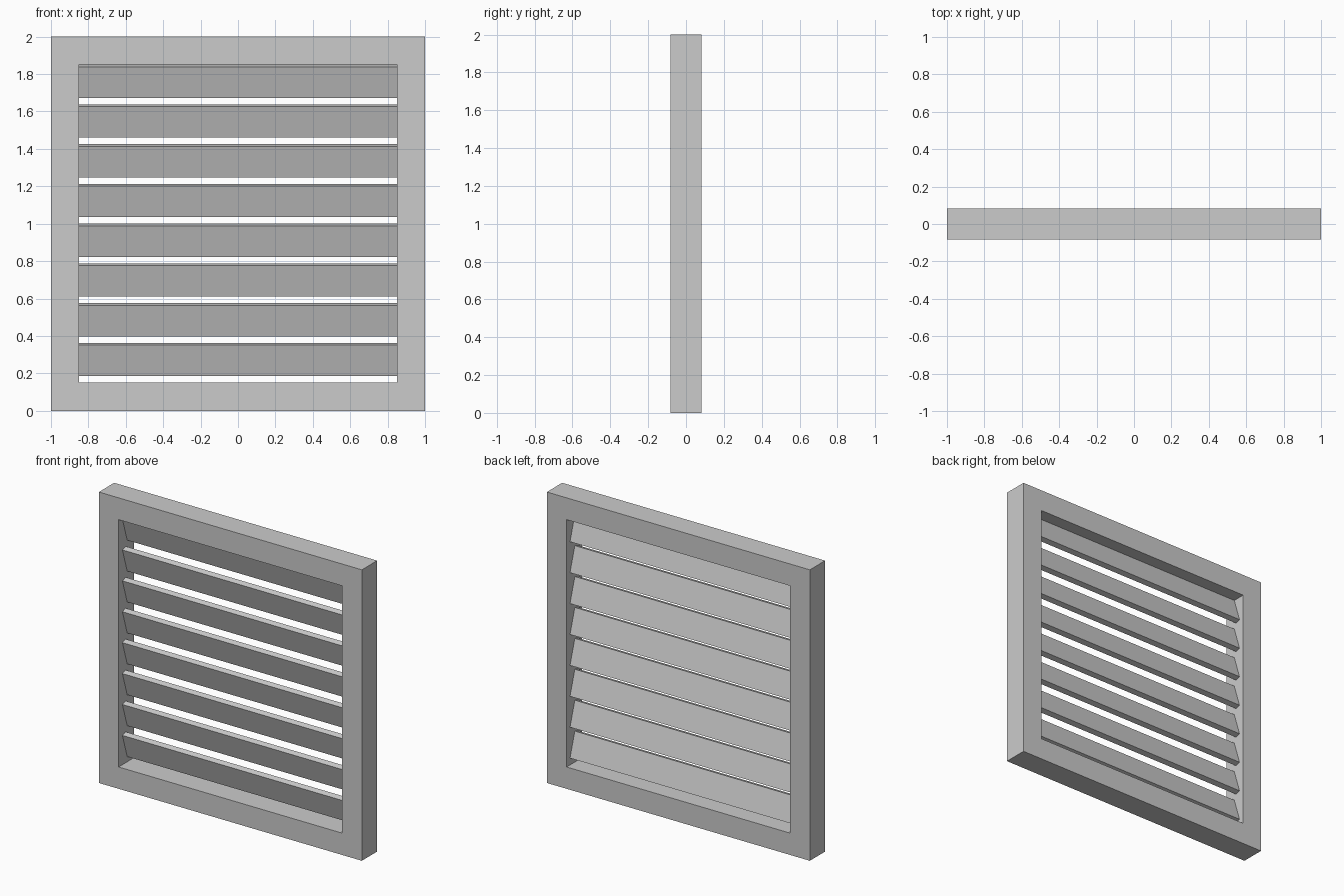
import bpy, bmesh, math
from mathutils import Vector

if "Cube" in bpy.data.objects:
    bpy.data.objects.remove(bpy.data.objects["Cube"])

DEPTH = 0.083        # half depth of the frame
BORDER = 0.15
SLATS = 8
PITCH = (2 - 2 * BORDER) / SLATS


def finish(bm, name):
    bmesh.ops.recalc_face_normals(bm, faces=bm.faces)
    mesh = bpy.data.meshes.new(name)
    bm.to_mesh(mesh)
    bm.free()
    obj = bpy.data.objects.new(name, mesh)
    bpy.context.collection.objects.link(obj)
    return obj


def square(bm, half, y):
    return [bm.verts.new((sx * half, y, 1 + sz * half))
            for sx, sz in ((-1, -1), (1, -1), (1, 1), (-1, 1))]


# Frame: one square ring with an open middle
bm = bmesh.new()
loops = [square(bm, h, y) for h, y in ((1, -DEPTH), (1, DEPTH),
                                       (1 - BORDER, DEPTH), (1 - BORDER, -DEPTH))]
for i in range(4):
    a, b = loops[i], loops[(i + 1) % 4]
    for j in range(4):
        k = (j + 1) % 4
        bm.faces.new((a[j], a[k], b[k], b[j]))
finish(bm, "frame")

# Slats: flat boards leaning forward at the top
slat = None
for i in range(SLATS):
    if slat is None:
        bm = bmesh.new()
        bmesh.ops.create_cube(bm, size=1)
        bmesh.ops.scale(bm, vec=Vector((2 * (1 - BORDER), 0.037, 0.174)), verts=bm.verts)
        slat = finish(bm, "slat_1")
    else:
        slat = bpy.data.objects.new(f"slat_{i + 1}", slat.data)
        bpy.context.collection.objects.link(slat)
    slat.rotation_euler.x = math.radians(17.5)
    slat.location = (0, 0.002, 0.274 + i * PITCH)
